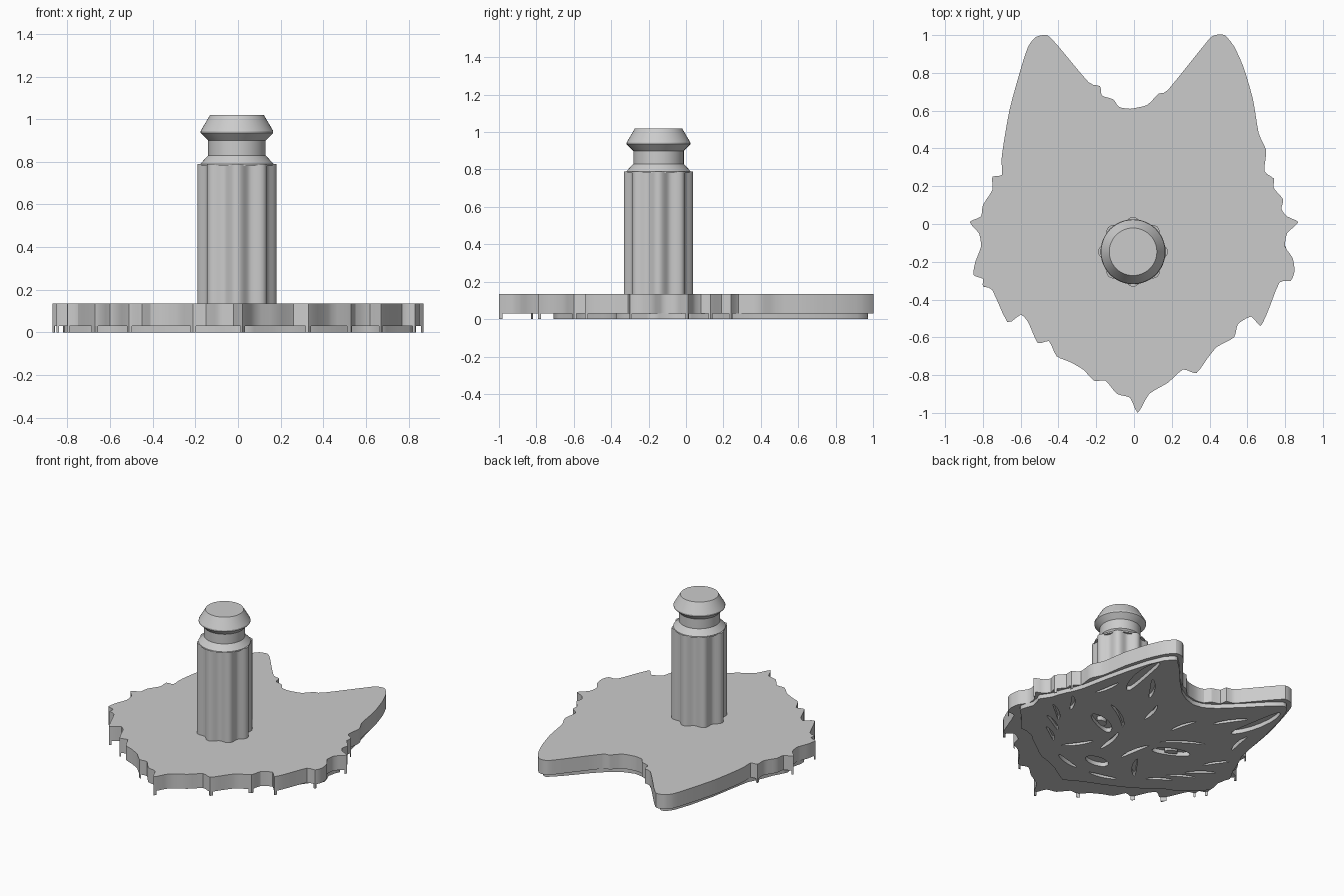
import bpy, bmesh, math
from mathutils import Vector

cube = bpy.data.objects.get("Cube")
if cube:
    bpy.data.objects.remove(cube, do_unlink=True)

PLATE_BOTTOM, PLATE_TOP = 0.03, 0.135
PEG_X, PEG_Y = -0.005, -0.147

grey = bpy.data.materials.new("light grey")
grey.use_nodes = True
colour = (0.6, 0.6, 0.6, 1)
grey.diffuse_color = colour
grey.node_tree.nodes["Principled BSDF"].inputs["Base Color"].default_value = colour


def add_object(name, bm, smooth=None):
    """Finish a bmesh as a named grey object."""
    bmesh.ops.recalc_face_normals(bm, faces=bm.faces)
    mesh = bpy.data.meshes.new(name)
    bm.to_mesh(mesh)
    bm.free()
    mesh.materials.append(grey)
    obj = bpy.data.objects.new(name, mesh)
    bpy.context.collection.objects.link(obj)
    if smooth:
        bpy.ops.object.select_all(action='DESELECT')
        obj.select_set(True)
        bpy.context.view_layer.objects.active = obj
        bpy.ops.object.shade_smooth_by_angle(angle=math.radians(smooth))
    return obj


def add_prism(bm, points, low, high):
    """Extrude a closed flat outline between two heights."""
    face = bm.faces.new([bm.verts.new((p[0], p[1], low)) for p in points])
    grown = bmesh.ops.extrude_face_region(bm, geom=[face])["geom"]
    top = [v for v in grown if isinstance(v, bmesh.types.BMVert)]
    bmesh.ops.translate(bm, verts=top, vec=(0, 0, high - low))


def around(points):
    """Each point with its two neighbours."""
    n = len(points)
    for i in range(n):
        yield points[i - 1], points[i], points[(i + 1) % n]


def rounded(points, steps=3):
    """Gentle spline through a closed outline."""
    n, result = len(points), []
    for i in range(n):
        a, b, c, d = (points[(i + k) % n] for k in (-1, 0, 1, 2))
        for s in range(steps):
            t = s / steps
            m0, m1 = (c - a) * 0.3, (d - b) * 0.3
            result.append(b * (2*t**3 - 3*t**2 + 1) + m0 * (t**3 - 2*t**2 + t)
                          + c * (3*t**2 - 2*t**3) + m1 * (t**3 - t**2))
    return result


# Head outline, clockwise from the dip between the ears
left_side = [
    (-.02, .61), (.07, .63), (.13, .69), (.18, .71), (.39, .97), (.43, 1), (.48, 1),
    (.53, .94), (.58, .83), (.63, .66), (.66, .48), (.7, .39), (.69, .28), (.74, .24),
    (.74, .19), (.79, .13), (.78, .08), (.81, .04), (.87, .01), (.81, -.05), (.8, -.12),
    (.84, -.18), (.85, -.25), (.83, -.3), (.77, -.31), (.71, -.46), (.67, -.54),
    (.62, -.49), (.55, -.53), (.53, -.6), (.44, -.65), (.39, -.71), (.33, -.79),
    (.26, -.77), (.18, -.84), (.08, -.9), (.02, -1)]
right_side = [
    (-.02, -.92), (-.09, -.9), (-.15, -.83), (-.21, -.83), (-.27, -.77), (-.34, -.73),
    (-.41, -.7), (-.45, -.62), (-.51, -.63), (-.56, -.52), (-.6, -.48), (-.67, -.52),
    (-.75, -.35), (-.8, -.33), (-.8, -.29), (-.85, -.27), (-.84, -.2), (-.81, -.12),
    (-.82, -.05), (-.87, .01), (-.81, .04), (-.8, .1), (-.75, .18), (-.75, .25),
    (-.7, .26), (-.7, .36), (-.66, .6), (-.6, .82), (-.56, .94), (-.52, .99), (-.46, 1),
    (-.4, .94), (-.24, .75), (-.18, .73), (-.17, .68), (-.11, .66), (-.08, .62)]
outline = [Vector(p) for p in left_side + right_side]

bm = bmesh.new()
add_prism(bm, rounded(outline), PLATE_BOTTOM, PLATE_TOP)
add_object("head_plate", bm, 30)

# Small fur points hanging below the sharp tips
bm = bmesh.new()
for a, b, c in around(outline):
    turn = (b - a).cross(c - b)
    if b.y < 0.3 and turn < 0 and (b - a).angle(c - b) > 0.75:
        add_prism(bm, [b, b.lerp(c, 0.2), b.lerp(a, 0.2)], 0, PLATE_BOTTOM + 0.002)
add_object("fur_tips", bm)


# Raised relief on the underside, with engraved strokes
def inset(points, amount):
    soft = [(a + b * 2 + c) / 4 for a, b, c in around(points)]
    result = []
    for a, b, c in around(soft):
        along = (c - a).normalized()
        p = b + Vector((along.y, -along.x)) * amount
        if p.y < 0:
            p.y *= 0.76
        result.append(p)
    return result


def stroke(x, y, degrees, length, width, bend=0.0, side=1):
    """Curved leaf-shaped outline."""
    angle, n, points = math.radians(degrees), 8, []
    for i in range(2 * n):
        t = math.pi * i / n
        u = math.cos(t) * length / 2
        v = math.sin(t) * width / 2 + bend * math.sin(t) ** 2
        points.append(Vector((side * (x + u * math.cos(angle) - v * math.sin(angle)),
                              y + u * math.sin(angle) + v * math.cos(angle))))
    return points


strokes = [
    (.48, .67, 80, .42, .08, -.02),    # inner ear
    (.34, .58, 55, .24, .03, .01),     # ear hair
    (.57, .4, 100, .2, .025, .01),
    (.3, .02, 25, .26, .09, .01),      # eye
    (.3, .02, 25, .09, .05, .01),      # pupil
    (.28, .16, 35, .3, .025, .02),     # brow
    (.14, .34, 75, .2, .025, .01),     # forehead
    (.62, .1, 55, .18, .025, .01),     # cheek fur
    (.62, -.06, 40, .2, .025, .01),
    (.55, -.18, 30, .2, .025, .01),
    (.47, -.3, 35, .18, .025, .01),
    (.11, -.12, 80, .24, .03, .01),    # muzzle
    (.25, -.28, 125, .22, .03, .01),
    (.15, -.5, 15, .2, .03, -.01),     # mouth
]
loops = [inset(outline, 0.022), stroke(0, -.38, 0, .18, .1)]
for side in (-1, 1):
    loops += [stroke(*s, side=side) for s in strokes]

curve = bpy.data.curves.new("relief_curve", 'CURVE')
curve.dimensions = '2D'
curve.fill_mode = 'BOTH'
curve.extrude = (PLATE_BOTTOM + 0.002) / 2
for loop in loops:
    spline = curve.splines.new('POLY')
    spline.points.add(len(loop) - 1)
    for point, p in zip(spline.points, loop):
        point.co = (p.x, p.y, 0, 1)
    spline.use_cyclic_u = True
helper = bpy.data.objects.new("relief_helper", curve)
bpy.context.collection.objects.link(helper)
graph = bpy.context.evaluated_depsgraph_get()
filled = bpy.data.meshes.new_from_object(helper.evaluated_get(graph))
bpy.data.objects.remove(helper, do_unlink=True)
bm = bmesh.new()
bm.from_mesh(filled)
bpy.data.meshes.remove(filled)
bmesh.ops.remove_doubles(bm, verts=bm.verts, dist=0.0001)
bmesh.ops.translate(bm, verts=bm.verts, vec=(0, 0, curve.extrude))
add_object("face_relief", bm)

# Fluted handle shaft with eight ridges
bm = bmesh.new()
ring = []
for i in range(96):
    t = math.tau * i / 96
    r = 0.17 + 0.015 * math.cos(8 * t)
    ring.append((PEG_X + r * math.cos(t), PEG_Y + r * math.sin(t)))
add_prism(bm, ring, PLATE_TOP - 0.01, 0.79)
add_object("handle_shaft", bm, 30)

# Turned knob: collar, neck and flared cap
bm = bmesh.new()
profile = [(0, .78), (.172, .78), (.172, .79), (.135, .83), (.135, .9),
           (.17, .935), (.17, .945), (.126, 1.02), (0, 1.02)]
verts = [bm.verts.new((PEG_X + r, PEG_Y, z)) for r, z in profile]
edges = [bm.edges.new(pair) for pair in zip(verts, verts[1:])]
bmesh.ops.spin(bm, geom=verts + edges, cent=(PEG_X, PEG_Y, 0), axis=(0, 0, 1),
               angle=math.tau, steps=48)
bmesh.ops.remove_doubles(bm, verts=bm.verts, dist=0.0001)
add_object("handle_knob", bm, 30)
